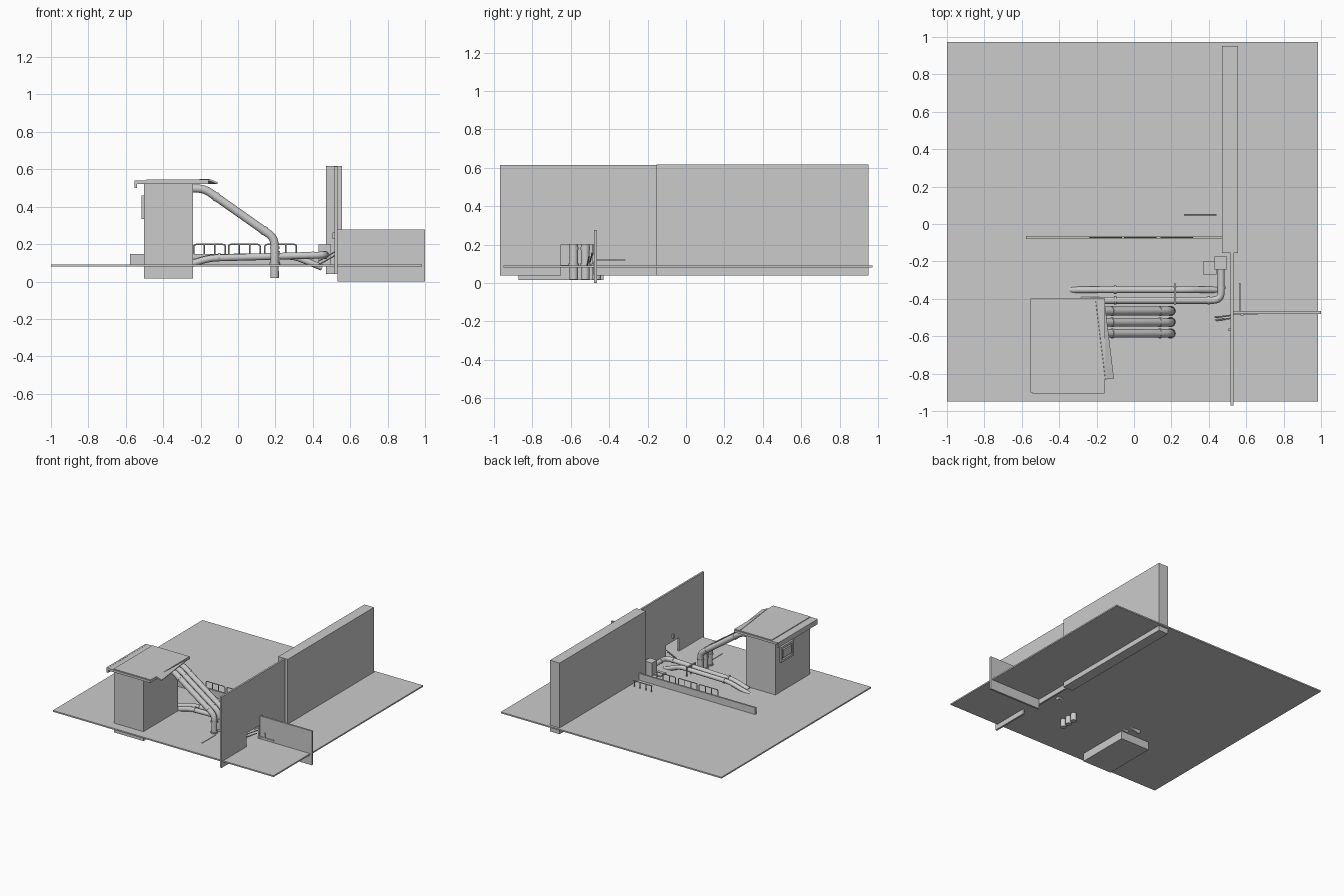
import bpy, bmesh, math
from mathutils import Vector, Matrix

if "Cube" in bpy.data.objects:
    bpy.data.objects.remove(bpy.data.objects["Cube"])


def box(name, x0, x1, y0, y1, z0, z1, rot=None):
    """Box from its extents, optionally rotated about its centre."""
    bm = bmesh.new()
    bmesh.ops.create_cube(bm, size=1)
    bmesh.ops.scale(bm, vec=(x1 - x0, y1 - y0, z1 - z0), verts=bm.verts)
    me = bpy.data.meshes.new(name)
    bm.to_mesh(me)
    bm.free()
    ob = bpy.data.objects.new(name, me)
    ob.location = ((x0 + x1) / 2, (y0 + y1) / 2, (z0 + z1) / 2)
    if rot:
        ob.rotation_euler = rot
    bpy.context.collection.objects.link(ob)
    return ob


def prism_x(name, profile, x0, x1):
    """Extrude a (y, z) profile along x."""
    bm = bmesh.new()
    face = bm.faces.new([bm.verts.new((x0, y, z)) for y, z in profile])
    ext = bmesh.ops.extrude_face_region(bm, geom=[face])
    moved = [g for g in ext["geom"] if isinstance(g, bmesh.types.BMVert)]
    bmesh.ops.translate(bm, vec=(x1 - x0, 0, 0), verts=moved)
    bmesh.ops.recalc_face_normals(bm, faces=bm.faces)
    me = bpy.data.meshes.new(name)
    bm.to_mesh(me)
    bm.free()
    ob = bpy.data.objects.new(name, me)
    bpy.context.collection.objects.link(ob)
    return ob


def fillet(points, r, steps=6):
    """Round the inner corners of a polyline."""
    p = [Vector(q) for q in points]
    out = [p[0]]
    for a, b, c in zip(p, p[1:], p[2:]):
        s, e = b + (a - b).normalized() * r, b + (c - b).normalized() * r
        for i in range(steps + 1):
            t = i / steps
            out.append(s * (1 - t) ** 2 + b * 2 * t * (1 - t) + e * t * t)
    return out + [p[-1]]


def tube(name, points, radius, r=0.0, res=2):
    """Round pipe along a path."""
    path = fillet(points, r) if r else [Vector(q) for q in points]
    cu = bpy.data.curves.new(name, "CURVE")
    cu.dimensions = "3D"
    cu.bevel_depth = radius
    cu.bevel_resolution = res
    cu.use_fill_caps = True
    sp = cu.splines.new("POLY")
    sp.points.add(len(path) - 1)
    for pt, v in zip(sp.points, path):
        pt.co = (*v, 1)
    ob = bpy.data.objects.new(name, cu)
    bpy.context.collection.objects.link(ob)
    bpy.ops.object.select_all(action="DESELECT")
    ob.select_set(True)
    bpy.context.view_layer.objects.active = ob
    bpy.ops.object.convert(target="MESH")
    bpy.ops.object.shade_smooth_by_angle(angle=math.radians(40))
    return bpy.context.object


def collar(name, centre, direction, radius, length=0.014):
    """Short flange ring around a pipe."""
    c, d = Vector(centre), Vector(direction).normalized() * length / 2
    tube(name, [c - d, c + d], radius, res=3)


# Ground and walls
box("ground", -1, 0.985, -0.95, 0.972, 0.08, 0.091)
box("thick_wall", 0.47, 0.556, -0.155, 0.952, 0.04, 0.618)
prism_x("thin_wall", [(-0.97, 0.04), (-0.65, 0.04), (-0.65, 0.2), (-0.483, 0.2),
                      (-0.483, 0.04), (-0.14, 0.04), (-0.14, 0.615), (-0.97, 0.615)],
        0.517, 0.532)
box("side_wall", 0.532, 1.0, -0.48, -0.465, 0.0, 0.277)

# Hut body and flat roof with hanging edge
box("hut_body", -0.503, -0.24, -0.872, -0.43, 0.015, 0.525)
box("roof_slab", -0.543, -0.157, -0.905, -0.395, 0.522, 0.54)
box("roof_sheet", -0.49, -0.155, -0.9, -0.4, 0.538, 0.546)
box("roof_edge_left", -0.553, -0.539, -0.9, -0.397, 0.5, 0.541)
box("roof_loose_board", -0.19, -0.125, -0.83, -0.41, 0.53, 0.539,
    rot=(0, math.radians(22), math.radians(7))).dimensions = (0.05, 0.42, 0.01)

# Hut window on the left side
wy0, wy1, wz0, wz1 = -0.65, -0.485, 0.335, 0.46
for n, (a, b, c, d) in {"top": (wy0, wy1, wz1 - .018, wz1), "bottom": (wy0, wy1, wz0, wz0 + .018),
                        "front": (wy0, wy0 + .018, wz0, wz1), "back": (wy1 - .018, wy1, wz0, wz1),
                        "pane": (wy0 + .03, wy1 - .03, wz0 + .03, wz1 - .03)}.items():
    box("window_" + n, -0.517, -0.502, a, b, c, d)

# Three large pipes from hut to ground
for y in (-0.465, -0.525, -0.585):
    tube("large_pipe", [(-0.25, y, 0.497), (-0.18, y, 0.497), (0.196, y, 0.232),
                        (0.196, y, 0.018)], 0.023, r=0.04, res=3)
    slope = Vector((0.376, 0, -0.265))
    for t in (0.17, 0.85):
        collar("pipe_collar", Vector((-0.18, y, 0.497)) + slope * t, slope, 0.026)
    collar("pipe_collar", (0.196, y, 0.18), (0, 0, 1), 0.026)
    collar("pipe_foot", (0.196, y, 0.094), (0, 0, 1), 0.028)

# Two low pipes along the ground
tube("low_pipe_outer", [(-0.345, -0.352, 0.075), (-0.14, -0.352, 0.13), (0.3, -0.352, 0.135),
                        (0.45, -0.352, 0.075)], 0.018, r=0.04, res=3)
tube("low_pipe_inner", [(-0.28, -0.408, 0.085), (-0.15, -0.408, 0.125), (0.466, -0.408, 0.142),
                        (0.466, -0.22, 0.142)], 0.019, r=0.045, res=3)
for x, y in ((-0.1, -0.352), (-0.1, -0.408), (0.4, -0.408)):
    collar("low_pipe_collar", (x, y, 0.131 if x < 0 else 0.14), (1, 0, 0.02), 0.022)
collar("low_pipe_collar", (0.466, -0.34, 0.142), (0, 1, 0), 0.022)

# Pipe bracket
for y in (-0.43, -0.378, -0.322):
    box("bracket_post", 0.215, 0.224, y - 0.004, y + 0.004, 0.085, 0.163)
box("bracket_bar", 0.215, 0.224, -0.434, -0.318, 0.155, 0.163)

# Junction boxes
box("junction_box", 0.43, 0.497, -0.242, -0.175, 0.085, 0.198)
box("junction_base", 0.37, 0.44, -0.27, -0.2, 0.085, 0.1)

# Curb with hoop railings
box("curb", -0.577, 0.47, -0.079, -0.065, 0.08, 0.146)
for x in (-0.236, -0.05, 0.144):
    tube("railing_hoop", [(x, -0.072, 0.14), (x, -0.072, 0.198), (x + 0.168, -0.072, 0.198),
                          (x + 0.168, -0.072, 0.14)], 0.004, r=0.012, res=1)
    for f in (1 / 3, 2 / 3):
        tube("railing_post", [(x + 0.168 * f, -0.072, 0.14), (x + 0.168 * f, -0.072, 0.198)],
             0.0035, res=1)

# Small post rail beyond the curb
tube("post_rail", [(0.268, 0.049, 0.14), (0.44, 0.049, 0.14)], 0.004, res=1)
for i in range(4):
    x = 0.275 + i * 0.052
    tube("rail_post", [(x, 0.049, 0.085), (x, 0.049, 0.14)], 0.004, res=1)

# Lamp above the doorway, levers and loose rods
box("door_lamp", 0.505, 0.519, -0.572, -0.559, 0.228, 0.262)
for z, y in ((0.14, -0.492), (0.12, -0.508)):
    tube("doorway_rod", [(0.432, y - 0.008, z - 0.03), (0.52, y + 0.004, z + 0.02)], 0.004, res=1)
box("outer_switch", 0.57, 0.585, -0.488, -0.478, 0.11, 0.15)
box("outer_rod_left", 0.532, 0.66, -0.487, -0.48, 0.105, 0.112)
box("outer_rail", 0.562, 0.569, -0.465, -0.315, 0.117, 0.123)
box("ground_rod", 0.227, 0.231, -0.79, -0.61, 0.089, 0.095)
